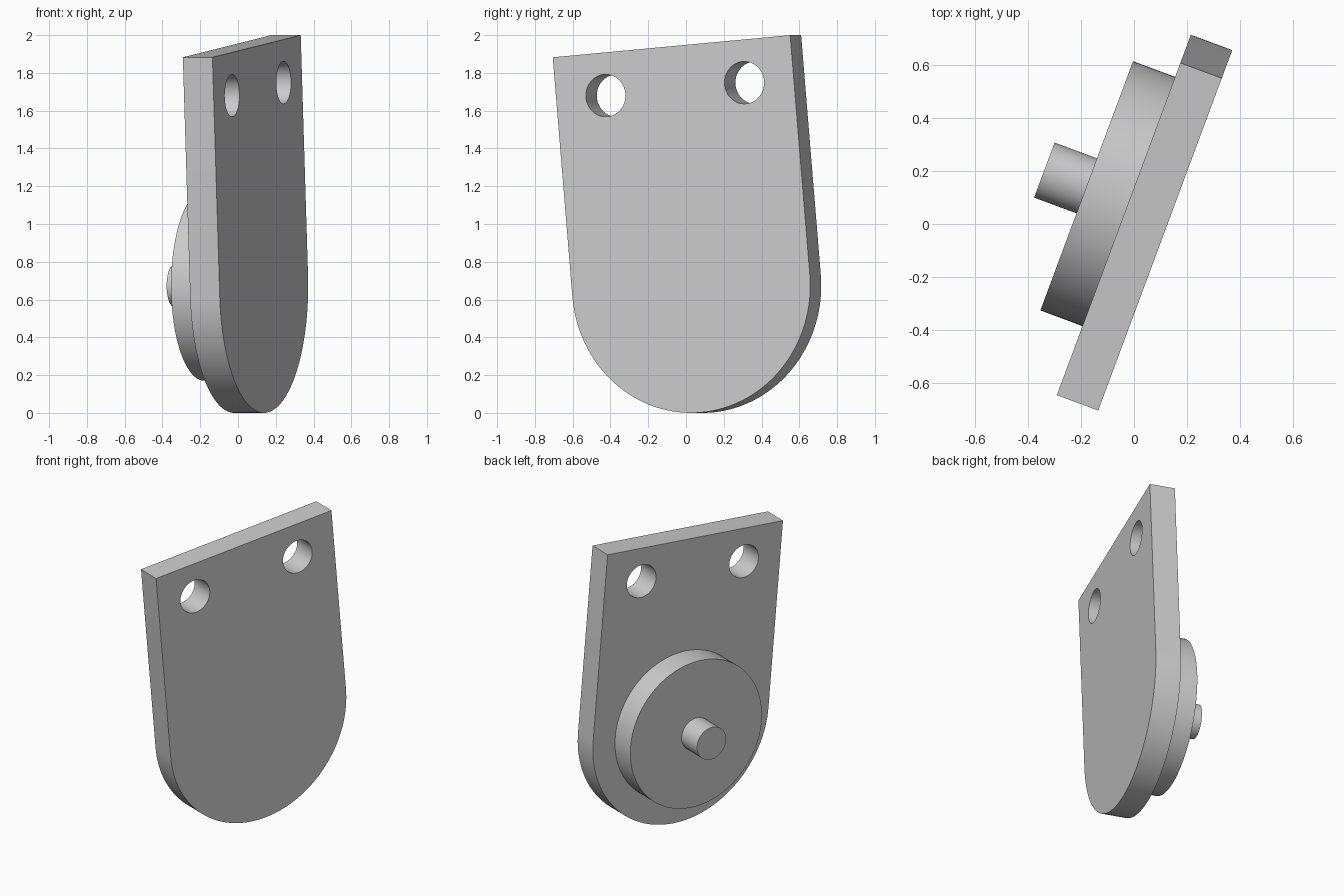
import bpy
import bmesh
from math import sin, cos, pi, radians
from mathutils import Matrix, Vector

default = bpy.data.objects.get("Cube")
if default:
    bpy.data.objects.remove(default, do_unlink=True)

# Main dimensions
RADIUS = 0.673        # rounded end of the plate
STRAIGHT = 1.273      # arc centre to top edge
BACK, FRONT = -0.048, 0.119
HOLE_X, HOLE_Y, HOLE_R = 0.393, 1.045, 0.112

# Local frame: x across the plate, y up the plate, z out of its plain face
yaw, roll = radians(20.4), radians(5)
across = Vector((sin(yaw), cos(yaw), 0))
up = Vector((0, 0, 1))
normal = across.cross(up)
a = across * cos(roll) + up * sin(roll)
b = up * cos(roll) - across * sin(roll)
frame = Matrix((a, b, normal)).transposed().to_4x4()
frame.translation = across * 0.073 + up * RADIUS

grey = bpy.data.materials.new("plain grey")
grey.use_nodes = True
colour = (0.6, 0.6, 0.6, 1)
grey.diffuse_color = colour
grey.node_tree.nodes["Principled BSDF"].inputs["Base Color"].default_value = colour


def prism(name, outline, low, high):
    """Extrude a flat outline between two depths in the tilted frame."""
    bm = bmesh.new()
    face = bm.faces.new([bm.verts.new((x, y, low)) for x, y in outline])
    top = bmesh.ops.extrude_face_region(bm, geom=[face])["geom"]
    verts = [v for v in top if isinstance(v, bmesh.types.BMVert)]
    bmesh.ops.translate(bm, verts=verts, vec=(0, 0, high - low))
    bmesh.ops.recalc_face_normals(bm, faces=bm.faces)
    mesh = bpy.data.meshes.new(name)
    bm.to_mesh(mesh)
    bm.free()
    obj = bpy.data.objects.new(name, mesh)
    bpy.context.collection.objects.link(obj)
    obj.matrix_world = frame
    mesh.materials.append(grey)
    return obj


def arc(radius, start, end, steps, cx=0, cy=0):
    angles = [start + (end - start) * i / steps for i in range(steps + 1)]
    return [(cx + radius * cos(t), cy + radius * sin(t)) for t in angles]


def circle(radius, cx=0, cy=0):
    return arc(radius, 0, 2 * pi, 96, cx, cy)[:-1]


# Plate with a half-round lower end
outline = arc(RADIUS, pi, 2 * pi, 64) + [(RADIUS, STRAIGHT), (-RADIUS, STRAIGHT)]
plate = prism("mounting_plate", outline, BACK, FRONT)

# Two through holes near the top edge
for side, label in ((-1, "right"), (1, "left")):
    cutter = prism(label + "_hole_cutter", circle(HOLE_R, side * HOLE_X, HOLE_Y),
                   BACK - 0.1, FRONT + 0.1)
    cutter.hide_render = True
    cut = plate.modifiers.new(label + "_hole", "BOOLEAN")
    cut.operation = "DIFFERENCE"
    cut.solver = "EXACT"
    cut.object = cutter
    bpy.context.view_layer.objects.active = plate
    bpy.ops.object.modifier_apply(modifier=cut.name)
    bpy.data.objects.remove(cutter, do_unlink=True)

# Round boss and its centre pin on the back
boss = prism("round_boss", circle(0.503), -0.218, BACK)
pin = prism("centre_pin", circle(0.111), -0.389, -0.218)

# Smooth the round walls, keep the rims sharp
bpy.ops.object.select_all(action="DESELECT")
for obj in (plate, boss, pin):
    obj.select_set(True)
bpy.context.view_layer.objects.active = plate
bpy.ops.object.shade_smooth_by_angle(angle=radians(30))
